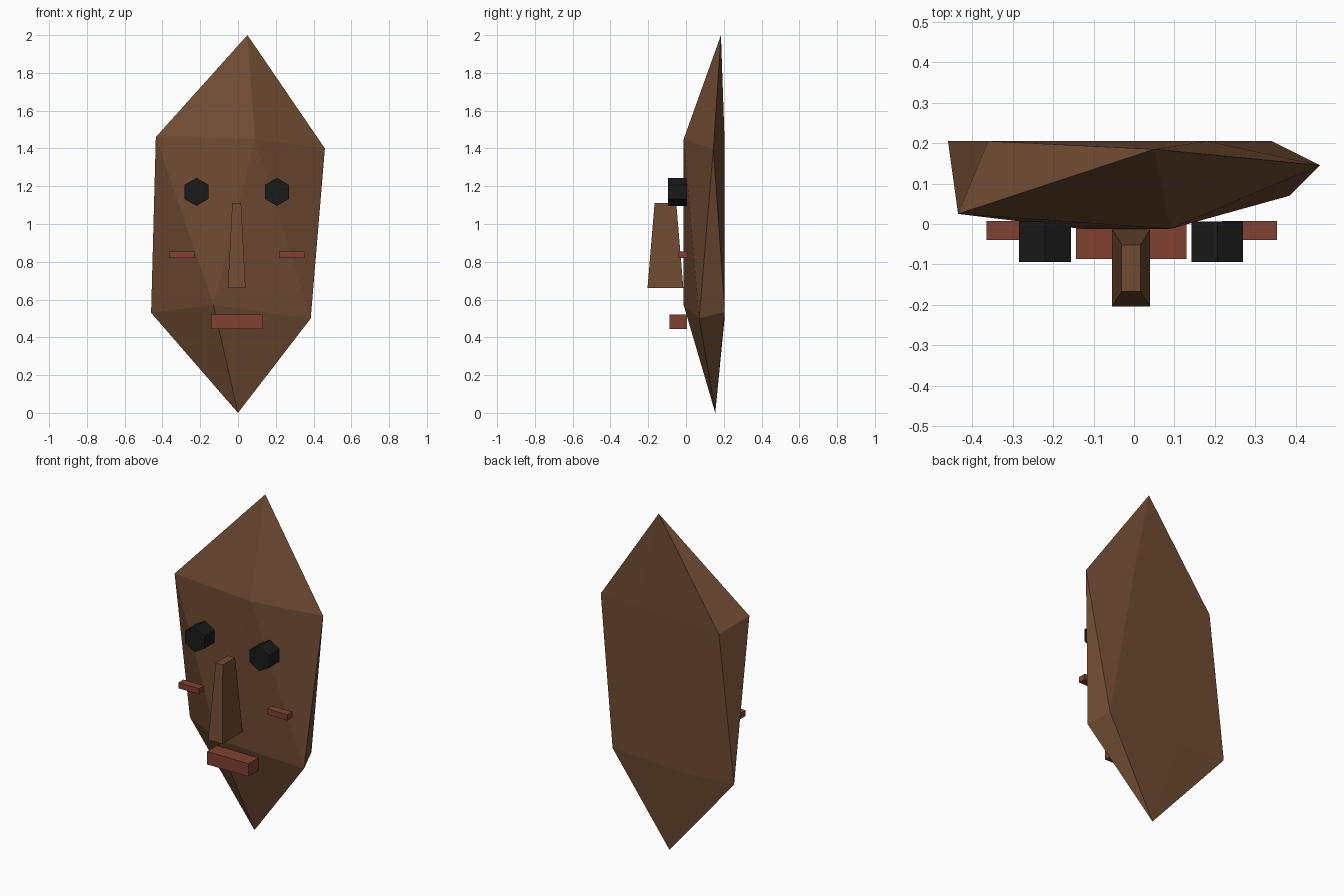
import bpy, bmesh, math

if "Cube" in bpy.data.objects:
    bpy.data.objects.remove(bpy.data.objects["Cube"])


def material(name, rgb):
    m = bpy.data.materials.new(name)
    m.diffuse_color = (*rgb, 1)
    m.use_nodes = True
    m.node_tree.nodes["Principled BSDF"].inputs["Base Color"].default_value = m.diffuse_color
    return m


wood = material("brown_wood", (0.16, 0.07, 0.032))
black = material("black", (0.01, 0.01, 0.011))
red = material("red_paint", (0.22, 0.053, 0.032))


def finish(name, mat):
    ob = bpy.context.object
    ob.name = name
    ob.data.materials.append(mat)
    return ob


def box(name, x, y, z, mat):
    bpy.ops.mesh.primitive_cube_add(size=1, location=[sum(r) / 2 for r in (x, y, z)])
    ob = finish(name, mat)
    ob.scale = [r[1] - r[0] for r in (x, y, z)]


# Mask: a flat-backed, irregular icosahedron (two rings of five plus two tips)
lower = [(0.385, 0.07, 0.50), (-0.13, -0.012, 0.57), (-0.46, 0.205, 0.53),
         (-0.14, 0.205, 0.51), (0.34, 0.205, 0.535)]
upper = [(0.09, -0.012, 1.45), (-0.435, 0.025, 1.46), (-0.36, 0.205, 1.40),
         (0.18, 0.205, 1.42), (0.46, 0.145, 1.40)]
bm = bmesh.new()
L = [bm.verts.new(p) for p in lower]
U = [bm.verts.new(p) for p in upper]
chin = bm.verts.new((0, 0.155, 0))
crown = bm.verts.new((0.05, 0.185, 2))
for i in range(5):
    j = (i + 1) % 5
    for face in ((chin, L[i], L[j]), (L[i], L[j], U[i]),
                 (U[i], U[j], L[j]), (crown, U[i], U[j])):
        bm.faces.new(face)
bmesh.ops.recalc_face_normals(bm, faces=bm.faces)
mesh = bpy.data.meshes.new("mask")
bm.to_mesh(mesh)
bm.free()
mask = bpy.data.objects.new("mask", mesh)
mesh.materials.append(wood)
bpy.context.collection.objects.link(mask)

# Eyes: six-sided pegs
for side, x in (("left", -0.22), ("right", 0.206)):
    bpy.ops.mesh.primitive_cylinder_add(vertices=6, radius=0.074, depth=0.1,
                                        location=(x, -0.044, 1.17),
                                        rotation=(math.pi / 2, 0, 0))
    finish(side + "_eye", black)

# Nose: tapered block
bpy.ops.mesh.primitive_cube_add(size=2, location=(-0.007, -0.109, 0.885))
nose = finish("nose", wood)
for v in nose.data.vertices:
    top = v.co.z > 0
    v.co.x *= 0.0235 if top else 0.047
    v.co.y *= 0.0575 if top else 0.095
    v.co.z *= 0.225

# Mouth and cheek marks
box("mouth", (-0.143, 0.13), (-0.087, 0.006), (0.445, 0.522), red)
box("left_cheek_mark", (-0.365, -0.23), (-0.04, 0.007), (0.821, 0.855), red)
box("right_cheek_mark", (0.218, 0.353), (-0.04, 0.007), (0.821, 0.855), red)
